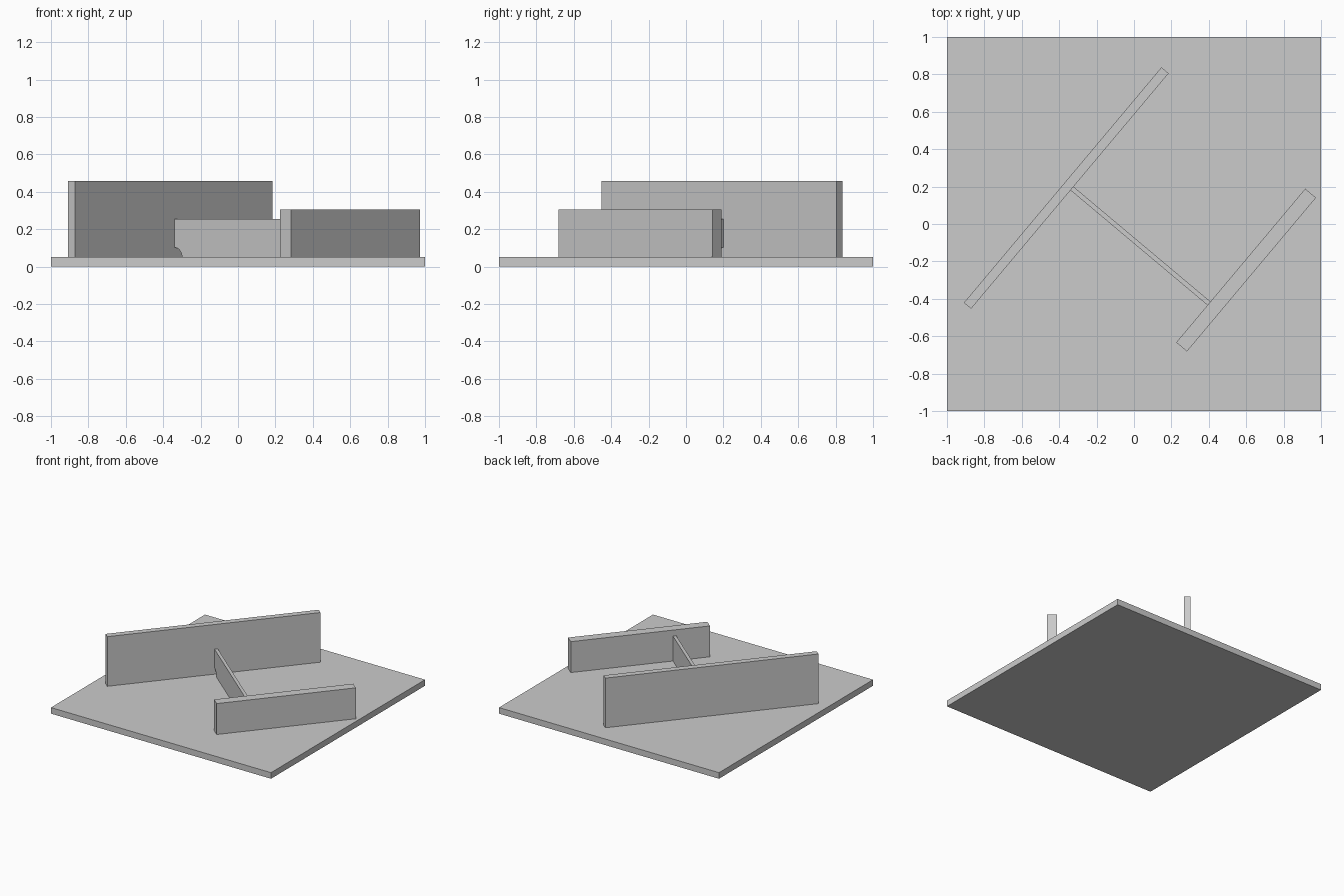
import bpy
from math import radians, sin, cos, pi

cube = bpy.data.objects.get("Cube")
if cube:
    bpy.data.objects.remove(cube, do_unlink=True)

grey = bpy.data.materials.new("light grey")
grey.use_nodes = True
grey.diffuse_color = (0.6, 0.6, 0.6, 1)
grey.node_tree.nodes["Principled BSDF"].inputs["Base Color"].default_value = grey.diffuse_color

TURN = radians(-40)   # the walls share one turned frame
FLOOR = 0.05


def extrude(name, profile, y0, y1, turn=0.0):
    """Extrude an x-z profile (counterclockwise seen from -y) from y0 to y1."""
    n = len(profile)
    verts = [(x, y, z) for y in (y0, y1) for x, z in profile]
    faces = [tuple(range(n)), tuple(reversed(range(n, 2 * n)))]
    for i in range(n):
        j = (i + 1) % n
        faces.append((j, i, n + i, n + j))
    mesh = bpy.data.meshes.new(name)
    mesh.from_pydata(verts, [], faces)
    mesh.materials.append(grey)
    obj = bpy.data.objects.new(name, mesh)
    obj.rotation_euler.z = turn
    bpy.context.collection.objects.link(obj)
    return obj


def rectangle(x0, x1, z0, z1):
    return [(x0, z0), (x1, z0), (x1, z1), (x0, z1)]


# Base plate
extrude("base_plate", rectangle(-1, 1, 0, FLOOR), -1, 1)

# Two parallel upright walls
extrude("tall_wall", rectangle(-0.426, -0.376, FLOOR, 0.458), -0.907, 0.736, TURN)
extrude("short_wall", rectangle(0.58, 0.655, FLOOR, 0.304), -0.34, 0.733, TURN)

# Thin cross rib with a rounded relief notch at the foot of the tall wall
left, right, top, radius = -0.376, 0.58, 0.255, 0.052
notch = [(left + radius * sin(a), FLOOR + radius * cos(a))
         for a in (i * pi / 24 for i in range(13))]
extrude("cross_rib", notch + [(right, FLOOR), (right, top), (left, top)],
        -0.08, -0.055, TURN)
